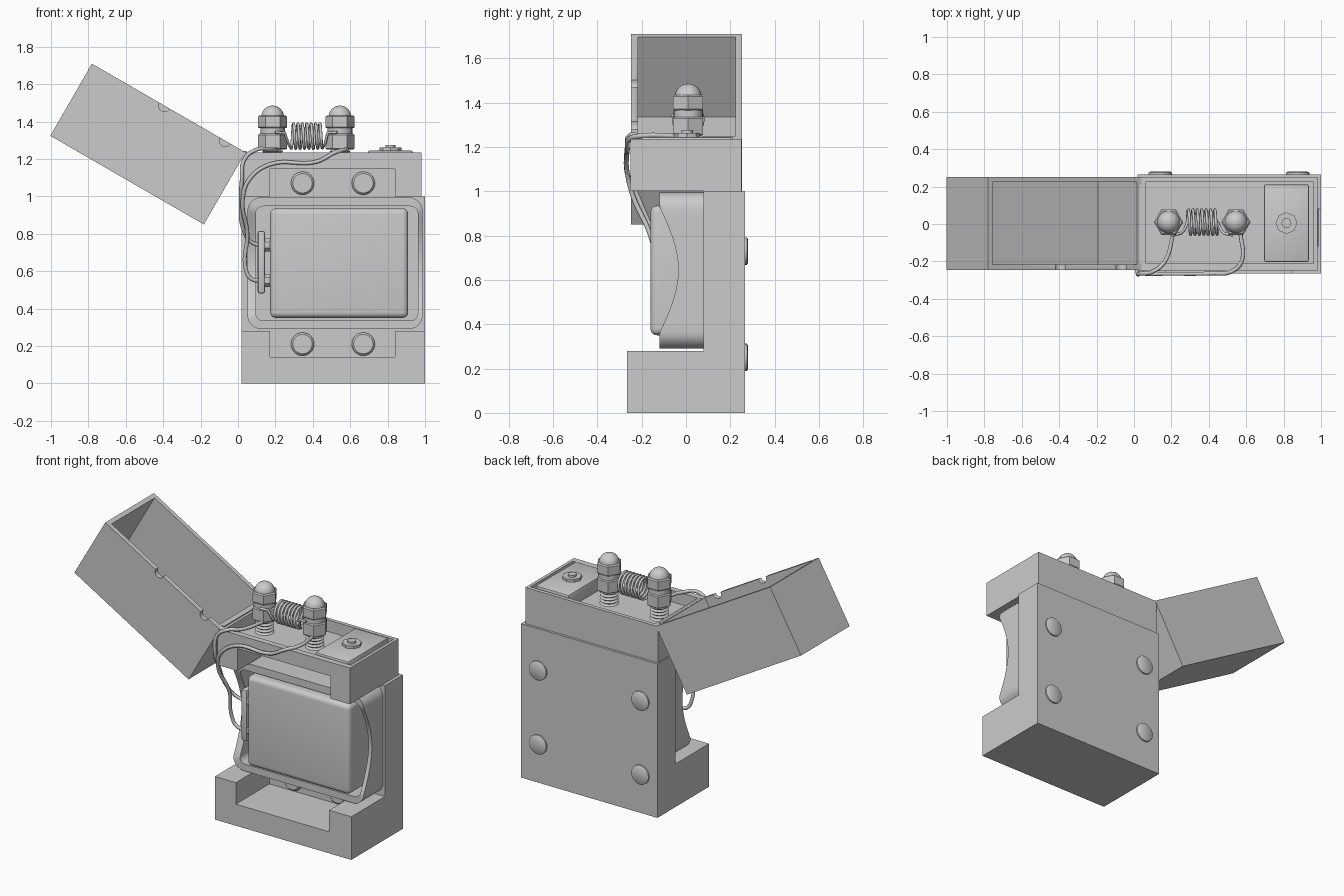
import bpy, bmesh
from math import sin, cos, pi, radians
from mathutils import Matrix, Vector

if "Cube" in bpy.data.objects:
    bpy.data.objects.remove(bpy.data.objects["Cube"])


def finish(name, bm):
    bmesh.ops.recalc_face_normals(bm, faces=bm.faces)
    me = bpy.data.meshes.new(name)
    bm.to_mesh(me)
    bm.free()
    ob = bpy.data.objects.new(name, me)
    bpy.context.collection.objects.link(ob)
    return ob


def box(name, x, y, z, bevel=0, segs=4):
    bm = bmesh.new()
    bmesh.ops.create_cube(bm, size=1)
    for v in bm.verts:
        v.co = [(r[0] + r[1]) / 2 + c * (r[1] - r[0]) for r, c in zip((x, y, z), v.co)]
    if bevel:
        bmesh.ops.bevel(bm, geom=bm.edges[:], offset=bevel, segments=segs, profile=0.5, affect='EDGES')
    return finish(name, bm)


def lathe(name, profile, origin, segs=24, axis='Z'):
    """Revolve (radius, height) pairs; axis 'Y-' points forward, 'Y' backward."""
    bm = bmesh.new()
    rings = [[bm.verts.new((r * cos(2 * pi * i / segs), r * sin(2 * pi * i / segs), h))
              for i in range(segs)] for r, h in profile]
    for a, b in zip(rings, rings[1:]):
        for i in range(segs):
            j = (i + 1) % segs
            bm.faces.new((a[i], a[j], b[j], b[i]))
    bm.faces.new(rings[0])
    bm.faces.new(rings[-1])
    turn = {'Z': 0, 'Y-': pi / 2, 'Y': -pi / 2}[axis]
    bm.transform(Matrix.Translation(origin) @ Matrix.Rotation(turn, 4, 'X'))
    return finish(name, bm)


def cut(ob, *cutters):
    for c in cutters:
        m = ob.modifiers.new("cut", 'BOOLEAN')
        m.operation, m.solver, m.object = 'DIFFERENCE', 'EXACT', c
        bpy.context.view_layer.objects.active = ob
        bpy.ops.object.modifier_apply(modifier=m.name)
        bpy.data.objects.remove(c)


def wire(name, pts, r, kind='BEZIER'):
    cu = bpy.data.curves.new(name, 'CURVE')
    cu.dimensions, cu.bevel_depth, cu.bevel_resolution = '3D', r, 2
    cu.resolution_u, cu.use_fill_caps = 8, True
    s = cu.splines.new(kind)
    if kind == 'BEZIER':
        s.bezier_points.add(len(pts) - 1)
        for b, p in zip(s.bezier_points, pts):
            b.co, b.handle_left_type, b.handle_right_type = p, 'AUTO', 'AUTO'
    else:
        s.points.add(len(pts) - 1)
        for b, p in zip(s.points, pts):
            b.co = (*p, 1)
    ob = bpy.data.objects.new(name, cu)
    bpy.context.collection.objects.link(ob)


# Lower case: full-depth base, thin back wall, front pocket
case = box("lower_case", (.02, 1), (-.265, .265), (0, 1))
cut(case, box("c", (-.2, 1.2), (-.5, .08), (.28, 1.2)),
    box("c", (.17, .84), (-.5, .08), (.14, .6)))

# Upper insert: recessed top tray, pocket below for the bracket
insert = box("upper_insert", (.028, .98), (-.25, .25), (1, 1.235))
cut(insert, box("c", (.065, .96), (-.212, .225), (1.16, 1.5)),
    box("c", (.17, .84), (-.5, .08), (.8, 1.145)))

# Open lid, hinged at the left top edge
lid = box("lid", (-.948, 0), (-.247, .252), (-.445, 0))
cut(lid, box("c", (-.92, -.028), (-.217, .224), (-.417, .2)),
    *[lathe("c", [(.032, -.05), (.032, .05)], (x, -.235, 0), 16, 'Y') for x in (-.5, -.125)])
lid.data.transform(Matrix.Translation((.04, 0, 1.235)) @ Matrix.Rotation(radians(30), 4, 'Y'))
box("hinge_leaf", (.03, .047), (-.21, .21), (1.1, 1.242))

# Rivets on the bracket and on the back
rivet = [(.062, 0), (.062, .014), (.052, .024)]
for x in (.345, .67):
    for z in (.21, 1.07):
        lathe("bracket_rivet", rivet, (x, .08, z), 24, 'Y-')
for x in (.14, .875):
    for z in (.25, .73):
        lathe("back_rivet", [(r, h * .65) for r, h in rivet], (x, .265, z), 24, 'Y')


# Core frame: rounded band whose side edges dip inward
def band_loop(x0, x1, z0, z1, r):
    pts = []
    for k, (cx, cz) in enumerate(((x1 - r, z1 - r), (x0 + r, z1 - r), (x0 + r, z0 + r), (x1 - r, z0 + r))):
        pts += [(cx + r * cos((k + i / 6) * pi / 2), cz + r * sin((k + i / 6) * pi / 2)) for i in range(7)]
        if k in (1, 3):    # subdivide the straight sides
            sx, end = pts[-1][0], (z0 + r if k == 1 else z1 - r)
            za = pts[-1][1]
            pts += [(sx, za + (end - za) * i / 14) for i in range(1, 14)]
    return pts


def front_y(z):
    t = (z - .36) / .57
    return -.12 + (.085 * sin(pi * t) if 0 < t < 1 else 0)


bm = bmesh.new()
outer = band_loop(.05, .987, .29, .995, .075)
inner = band_loop(.095, .962, .335, .947, .04)
loops = [[bm.verts.new((x, .08 if back else front_y(z), z)) for x, z in lp]
         for lp, back in ((outer, 1), (outer, 0), (inner, 0), (inner, 1))]
for a, b in zip(loops, loops[1:] + loops[:1]):
    for i in range(len(a)):
        j = (i + 1) % len(a)
        bm.faces.new((a[i], a[j], b[j], b[i]))
finish("core_frame", bm)

# Coil winding block and its terminal strip
box("coil_block", (.172, .91), (-.16, .085), (.35, .935), .03, 5)
box("terminal_strip", (.105, .145), (-.12, -.02), (.48, .815), .012, 2)
for z in (.55, .74):
    lathe("terminal_lug", [(.012, -.036), (.033, -.016), (.036, 0), (.033, .016), (.012, .036)],
          (.16, -.085, z), 16)

# Terminal posts: threaded stud, two nuts, domed cap
for x in (.185, .545):
    o = (x, .01, 0)
    thread = []
    for i in range(6):
        thread += [(.044, 1.15 + i * .02), (.056, 1.16 + i * .02)]
    lathe("threaded_stud", thread + [(.044, 1.27), (.044, 1.4)], o, 20)
    lathe("lower_nut", [(.07, 1.25), (.078, 1.256), (.078, 1.328), (.07, 1.335)], o, 6)
    lathe("washer", [(.066, 1.335), (.066, 1.366)], o)
    lathe("upper_nut", [(.072, 1.364), (.078, 1.37), (.078, 1.426), (.07, 1.433)], o, 6)
    lathe("dome_cap", [(.06, 1.41)] + [(.06 * cos(a * pi / 16) + .0005, 1.425 + .06 * sin(a * pi / 16))
                                       for a in range(9)], o)

# Heating coil strung between the posts
turns = 7
helix = [(.285 + .165 * i / (turns * 20), .01 + .066 * sin(2 * pi * i / 20),
          1.322 - .066 * cos(2 * pi * i / 20)) for i in range(turns * 20 + 1)]
wire("heating_coil", [(.2, -.06, 1.342), (.25, -.05, 1.34), (.27, -.03, 1.28)] + helix +
     [(.465, -.03, 1.28), (.48, -.05, 1.34), (.53, -.06, 1.342)], .008, 'POLY')

# Lead wires from the terminals up over the rim
wire("short_lead", [(.15, -.1, .74), (.08, -.11, .75), (.03, -.15, .82), (.015, -.22, .98),
                    (.02, -.265, 1.08), (.035, -.265, 1.2), (.1, -.255, 1.25), (.165, -.2, 1.25),
                    (.21, -.05, 1.25)], .011)
wire("long_lead", [(.15, -.1, .55), (.07, -.11, .56), (.04, -.12, .62), (.05, -.16, .8),
                   (.025, -.24, .98), (.06, -.266, 1.09), (.17, -.266, 1.17), (.42, -.264, 1.185),
                   (.52, -.255, 1.235), (.575, -.2, 1.25), (.57, -.05, 1.25)], .011)

# Switch plate with its small nut
box("switch_plate", (.695, .935), (-.203, .212), (1.15, 1.245), .01, 2)
lathe("switch_nut", [(.058, 1.24), (.058, 1.262)], (.815, .005, 0), 8)
lathe("switch_pin", [(.026, 1.24), (.026, 1.275)], (.815, .005, 0), 16)

# Smooth the round parts, keep edges sharp
bpy.ops.object.select_all(action='DESELECT')
for ob in bpy.context.scene.objects:
    if ob.type == 'MESH':
        ob.select_set(True)
        bpy.context.view_layer.objects.active = ob
bpy.ops.object.shade_smooth_by_angle(angle=radians(35))
